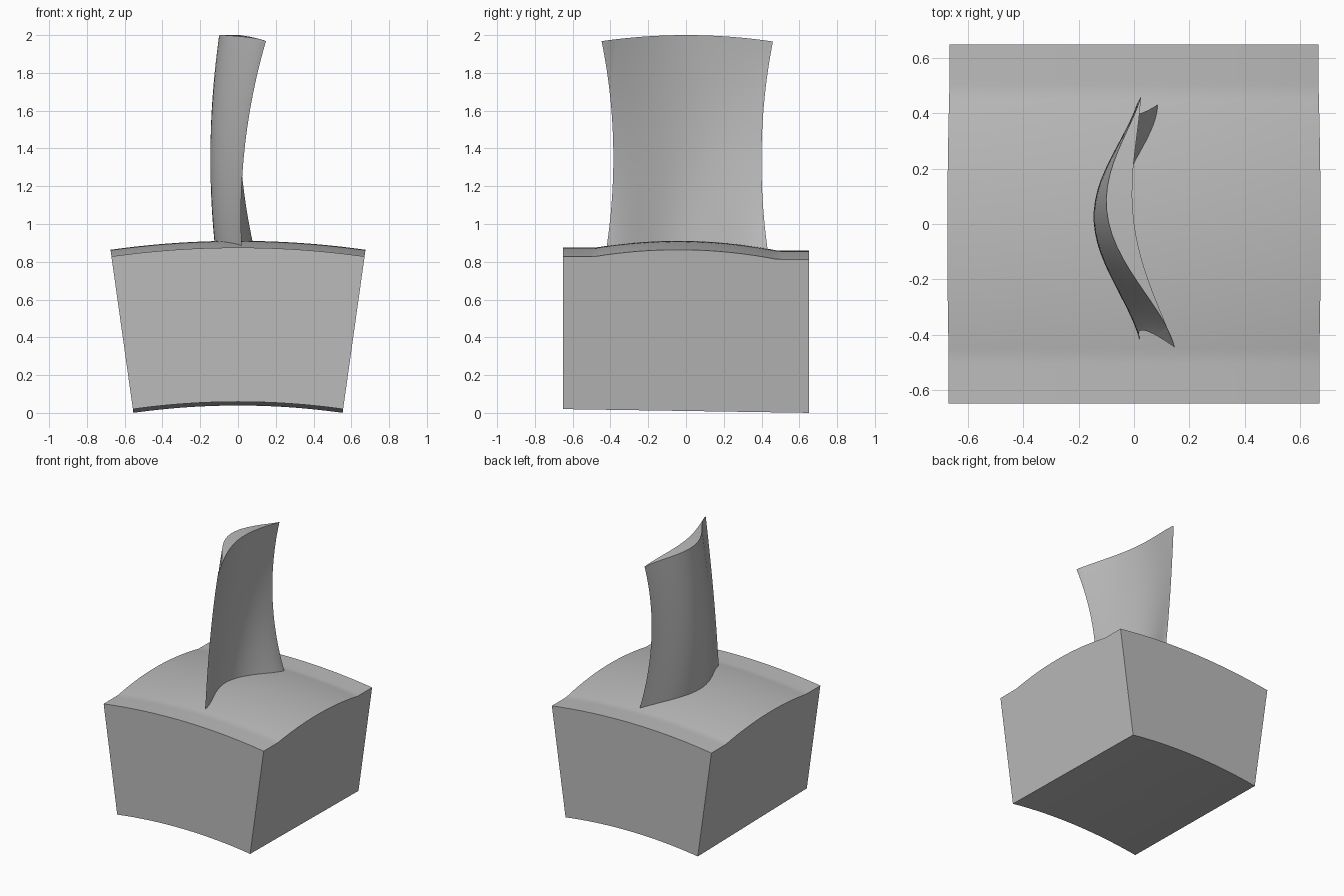
import bpy
import bmesh
import math

cube = bpy.data.objects.get("Cube")
if cube:
    bpy.data.objects.remove(cube, do_unlink=True)

grey = bpy.data.materials.new("metal grey")
grey.use_nodes = True
colour = (0.5, 0.5, 0.5, 1)
grey.diffuse_color = colour
grey.node_tree.nodes["Principled BSDF"].inputs["Base Color"].default_value = colour


def lagrange(xs, ys, x):
    total = 0
    for i, xi in enumerate(xs):
        term = ys[i]
        for j, xj in enumerate(xs):
            if j != i:
                term *= (x - xj) / (xi - xj)
        total += term
    return total


def loft(name, rings):
    """Skin closed rings whose second half runs back along the first."""
    bm = bmesh.new()
    rows = [[bm.verts.new(p) for p in ring] for ring in rings]
    n = len(rows[0])
    for a, b in zip(rows, rows[1:]):
        for i in range(n):
            j = (i + 1) % n
            bm.faces.new((a[i], a[j], b[j], b[i]))
    # Cap both ends with strips joining the two halves
    for row in (rows[0], rows[-1]):
        for i in range(n // 2):
            strip = (row[i], row[i + 1], row[(n - 2 - i) % n], row[(n - 1 - i) % n])
            unique = list(dict.fromkeys(strip))
            if len(unique) > 2 and not bm.faces.get(unique):
                try:
                    bm.faces.new(unique)
                except ValueError:
                    pass
    bmesh.ops.remove_doubles(bm, verts=bm.verts, dist=0.00001)
    bmesh.ops.recalc_face_normals(bm, faces=bm.faces)
    mesh = bpy.data.meshes.new(name)
    bm.to_mesh(mesh)
    bm.free()
    mesh.materials.append(grey)
    obj = bpy.data.objects.new(name, mesh)
    bpy.context.collection.objects.link(obj)
    bpy.ops.object.select_all(action='DESELECT')
    obj.select_set(True)
    bpy.context.view_layer.objects.active = obj
    bpy.ops.object.shade_smooth_by_angle(angle=math.radians(35))


# Hub segment: a wedge swept about a distant axis parallel to y
AXIS_Z = -3.94
HALF_ANGLE = math.radians(8)
STEPS = 32


def hub_top(y):
    t = max(-1, min(1, y / 0.48))
    return 0.8675 - 0.0075 * t + 0.043 * (1 - t * t)


def hub_point(angle, y, z):
    r = z - AXIS_Z
    return (r * math.sin(angle), y, r * math.cos(angle) + AXIS_Z)


angles = [HALF_ANGLE * (2 * i / STEPS - 1) for i in range(STEPS + 1)]
hub_rings = []
for k in range(53):
    y = -0.65 + 1.3 * k / 52
    floor = 0.049 - 0.01 * y / 0.65
    hub_rings.append([hub_point(a, y, floor) for a in angles]
                     + [hub_point(a, y, hub_top(y)) for a in reversed(angles)])
loft("hub_segment", hub_rings)

# Blade: curved thin sections at root, middle and tip, blended by height
HEIGHTS = (0.88, 1.4, 1.98)
CHORD = (0, 0.25, 0.5, 0.75, 1)
FRONT_Y = (-0.42, -0.385, -0.447)
BACK_Y = (0.43, 0.40, 0.46)
CONVEX = ((0.02, -0.07, -0.122, -0.06, 0.083),
          (0.035, -0.075, -0.145, -0.10, 0.01),
          (0.148, 0.02, -0.092, -0.07, 0.025))
CONCAVE = ((0.02, -0.045, -0.08, 0.0, 0.083),
           (0.035, -0.025, -0.062, -0.045, 0.01),
           (0.148, 0.058, 0.0, 0.0, 0.025))


def blade_point(side, u, v):
    h = 0.8 + 1.18 * v
    x = lagrange(HEIGHTS, [lagrange(CHORD, s, u) for s in side], h)
    front = lagrange(HEIGHTS, FRONT_Y, h)
    back = lagrange(HEIGHTS, BACK_Y, h)
    y = front + (back - front) * u
    return (x, y, h + (0.02 - 0.16 * y * y) * v)


us = [(1 - math.cos(math.pi * i / 32)) / 2 for i in range(33)]
blade_rings = []
for k in range(33):
    v = k / 32
    blade_rings.append([blade_point(CONVEX, u, v) for u in us]
                       + [blade_point(CONCAVE, u, v) for u in reversed(us)])
loft("blade", blade_rings)
